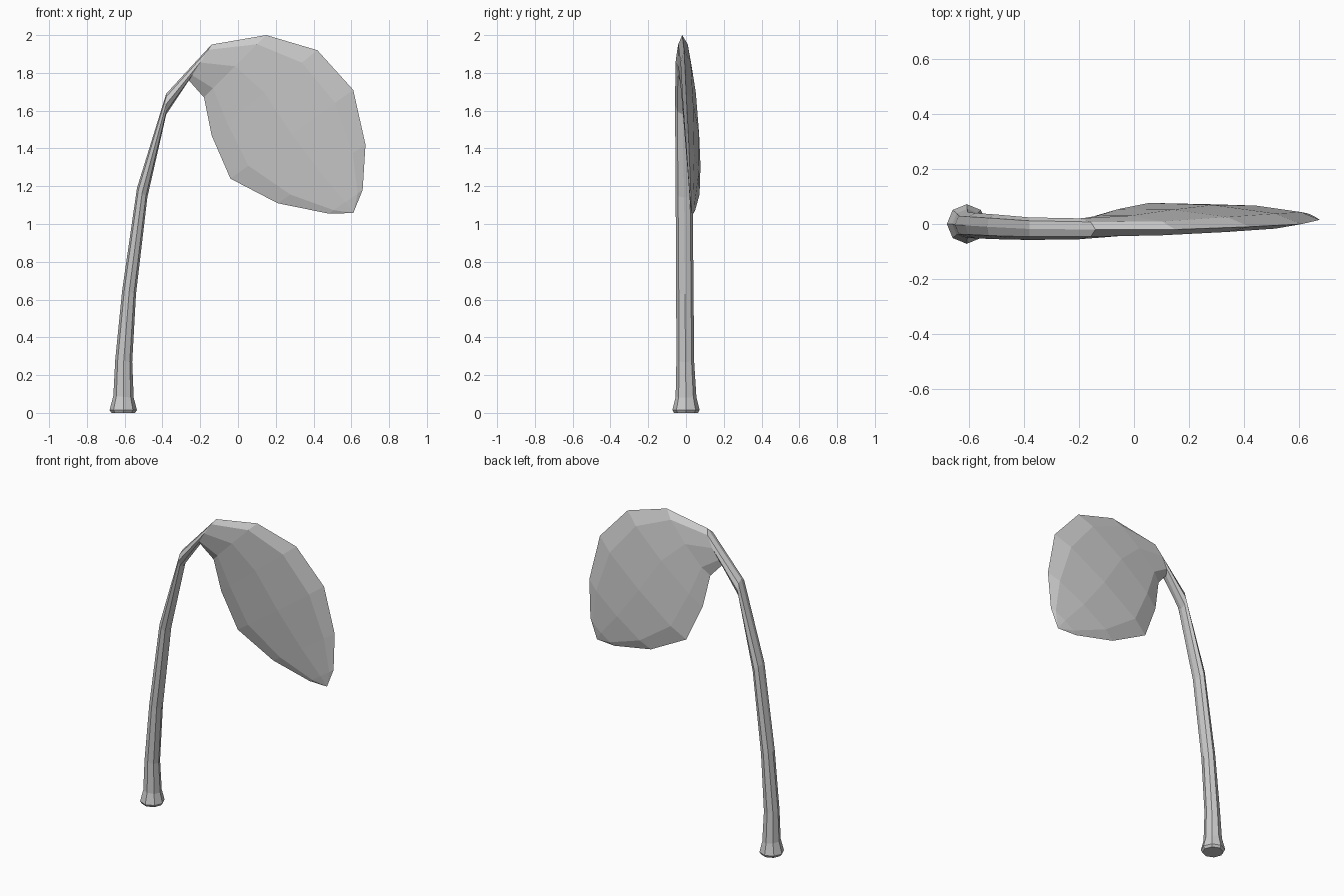
import bpy, bmesh, math

SIDES = 8

# Sections from foot to leaf end:
# upper edge x, z | lower edge x, z | y of upper, lower edge | front, back bulge
SECTIONS = [
    # stalk
    (-0.67, 0.00, -0.545, 0.00, 0.0, 0.0, 0.063, 0.063),
    (-0.68, 0.015, -0.535, 0.015, 0.0, 0.0, 0.072, 0.072),
    (-0.66, 0.09, -0.552, 0.08, 0.0, 0.0, 0.055, 0.055),
    (-0.65, 0.28, -0.56, 0.27, -0.003, -0.003, 0.048, 0.046),
    (-0.613, 0.65, -0.54, 0.63, -0.005, -0.005, 0.047, 0.045),
    (-0.535, 1.19, -0.48, 1.14, -0.01, -0.01, 0.045, 0.045),
    (-0.38, 1.69, -0.38, 1.58, -0.018, -0.018, 0.04, 0.042),
    # leaf blade
    (-0.14, 1.95, -0.26, 1.76, -0.02, -0.015, 0.038, 0.038),
    (0.15, 2.00, -0.18, 1.67, -0.02, 0.01, 0.036, 0.035),
    (0.42, 1.92, -0.14, 1.47, -0.01, 0.03, 0.035, 0.042),
    (0.61, 1.71, -0.04, 1.24, 0.0, 0.055, 0.035, 0.042),
    (0.675, 1.42, 0.21, 1.11, 0.015, 0.055, 0.025, 0.032),
    (0.66, 1.18, 0.48, 1.055, 0.025, 0.04, 0.012, 0.015),
]
TIP = (0.61, 0.03, 1.058)


def add_ring(bm, ux, uz, lx, lz, yu, yl, front, back):
    """Lens-shaped ring of vertices between the two edge points."""
    ring = []
    for i in range(SIDES):
        a = 2 * math.pi * i / SIDES
        t = (1 - math.cos(a)) / 2
        s = math.sin(a)
        y = yu + (yl - yu) * t - s * (front if s > 0 else back)
        ring.append(bm.verts.new((ux + (lx - ux) * t, y, uz + (lz - uz) * t)))
    return ring


# Stalk flowing into the leaf blade, one continuous loft
bm = bmesh.new()
rings = [add_ring(bm, *s) for s in SECTIONS]
for r0, r1 in zip(rings, rings[1:]):
    for i in range(SIDES):
        j = (i + 1) % SIDES
        bm.faces.new((r0[i], r0[j], r1[j], r1[i]))

# Foot cap and pointed leaf end
bm.faces.new(rings[0])
tip = bm.verts.new(TIP)
for i in range(SIDES):
    bm.faces.new((rings[-1][i], rings[-1][(i + 1) % SIDES], tip))

bmesh.ops.recalc_face_normals(bm, faces=bm.faces)
mesh = bpy.data.meshes.new("leaf_with_stalk")
bm.to_mesh(mesh)
bm.free()
leaf = bpy.data.objects.new("leaf_with_stalk", mesh)
bpy.context.collection.objects.link(leaf)
